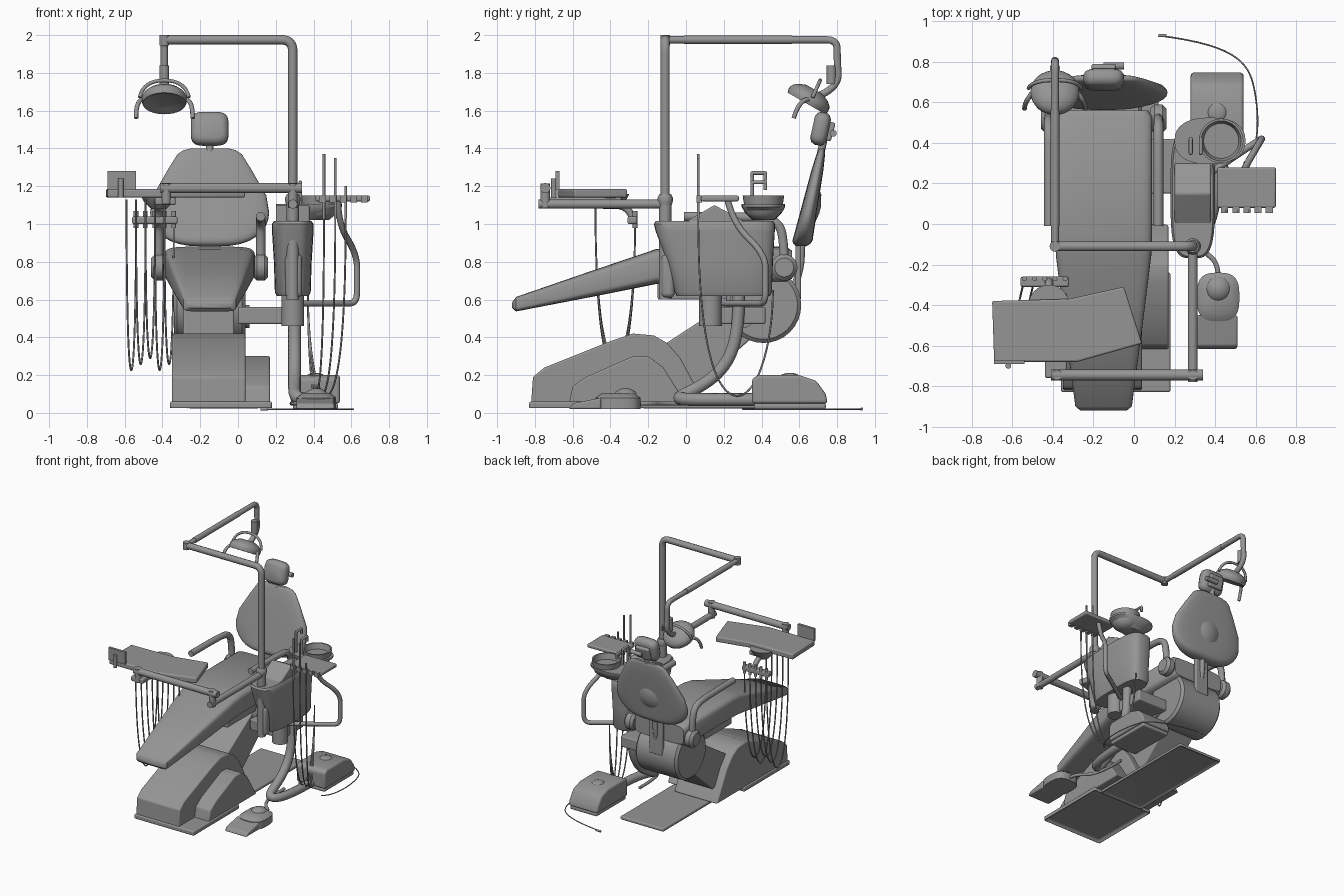
import bpy, bmesh, math
from mathutils import Matrix, Vector

cube = bpy.data.objects.get("Cube")
if cube:
    bpy.data.objects.remove(cube, do_unlink=True)

SHADE = (.3, .3, .3, 1)
grey = bpy.data.materials.new("plain grey")
grey.use_nodes = True
grey.diffuse_color = SHADE
grey.node_tree.nodes["Principled BSDF"].inputs["Base Color"].default_value = SHADE

X, Y, Z = (Vector(axis) for axis in Matrix.Identity(3))


def select_only(part):
    bpy.ops.object.select_all(action='DESELECT')
    part.select_set(True)
    bpy.context.view_layer.objects.active = part


def finish(part):
    part.data.materials.append(grey)
    select_only(part)
    bpy.ops.object.shade_smooth_by_angle(angle=math.radians(40))
    return part


def add_part(name, bm, matrix=Matrix(), bevel=0):
    bmesh.ops.recalc_face_normals(bm, faces=bm.faces)
    mesh = bpy.data.meshes.new(name)
    bm.to_mesh(mesh)
    bm.free()
    part = bpy.data.objects.new(name, mesh)
    bpy.context.collection.objects.link(part)
    part.matrix_world = matrix
    if bevel:
        edge = part.modifiers.new("rounded edge", 'BEVEL')
        edge.width, edge.segments, edge.limit_method = bevel, 4, 'ANGLE'
    return finish(part)


def box(name, x, y, z, bevel=.01, tilt=0, recess=0):
    """Box spanning three (low, high) ranges, tilted about x, optionally hollowed from below."""
    bm = bmesh.new()
    bmesh.ops.create_cube(bm, size=1)
    bmesh.ops.scale(bm, vec=[high - low for low, high in (x, y, z)], verts=bm.verts)
    if recess:
        bottom = min(bm.faces, key=lambda face: face.calc_center_median().z)
        bmesh.ops.inset_region(bm, faces=[bottom], thickness=.03)
        bmesh.ops.translate(bm, verts=bottom.verts, vec=Z * recess)
    centre = Vector([sum(span) / 2 for span in (x, y, z)])
    matrix = Matrix.Translation(centre) @ Matrix.Rotation(math.radians(tilt), 4, 'X')
    return add_part(name, bm, matrix, bevel)


def skin(bm, rings):
    """Join closed rings of points and cap both ends."""
    rings = [[bm.verts.new(point) for point in ring] for ring in rings]
    for lower, upper in zip(rings, rings[1:]):
        for i in range(len(lower)):
            bm.faces.new((lower[i], lower[i - 1], upper[i - 1], upper[i]))
    bm.faces.new(rings[0])
    bm.faces.new(rings[-1])


def extrude(name, outline, along, low, high, bevel=.01):
    """Push an outline of 3D points along a direction."""
    bm = bmesh.new()
    skin(bm, [[point + along * distance for point in outline] for distance in (low, high)])
    return add_part(name, bm, bevel=bevel)


def side_profile(points):
    return [Y * y + Z * z for y, z in points]


def loft(name, sections, power):
    """Join rounded sections, each a centre with two half-axis vectors."""
    bm = bmesh.new()
    turns = [math.tau * i / 40 for i in range(40)]
    def rounded(value):
        return math.copysign(abs(value) ** (2 / power), value)
    skin(bm, [[centre + wide * rounded(math.cos(t)) + tall * rounded(math.sin(t)) for t in turns]
              for centre, wide, tall in sections])
    return add_part(name, bm)


def turned(name, base, axis, radii, hollow=0):
    """Round part with evenly spaced radii along the axis vector, optionally dished."""
    bm = bmesh.new()
    length = axis.length
    profile = [(r, length * i / (len(radii) - 1)) for i, r in enumerate(radii)]
    if hollow:
        rim = radii[-1]
        profile += [(rim * .9, length), (rim * .7, length - hollow * .8), (rim * .2, length - hollow)]
    turns = [math.tau * i / 32 for i in range(32)]
    skin(bm, [[Vector((r * math.cos(t), r * math.sin(t), h)) for t in turns] for r, h in profile])
    turn = Z.rotation_difference(axis).to_matrix().to_4x4()
    return add_part(name, bm, Matrix.Translation(base) @ turn)


def rod(name, base, axis, radius):
    return turned(name, base, axis, [radius, radius])


def tube(name, radius, start, *steps, order=3):
    """Smooth tube that walks from the start by relative steps."""
    curve = bpy.data.curves.new(name, 'CURVE')
    curve.dimensions = '3D'
    curve.bevel_depth, curve.bevel_resolution, curve.use_fill_caps = radius, 3, True
    spline = curve.splines.new('NURBS')
    spline.points.add(len(steps))
    position = start.copy()
    for point, step in zip(spline.points, (Vector(), *steps)):
        position = position + step
        point.co = (*position, 1)
    spline.order_u, spline.use_endpoint_u, spline.resolution_u = order, True, 8
    part = bpy.data.objects.new(name, curve)
    bpy.context.collection.objects.link(part)
    select_only(part)
    bpy.ops.object.convert(target='MESH')
    return finish(bpy.context.view_layer.objects.active)


def hanging_hose(name, start, end, bottom):
    """Thin hose that drops from the start and loops up to the end."""
    down, up = Z * (bottom - start.z), Z * (end.z - bottom)
    across = end - start - down - up
    tube(name, .005, start, down * .5, down * .6 + across * .2, across * .6, up * .6 - down * .1 + across * .2,
         up * .4, order=4)


MIDDLE = X * -.15
MAST = Vector((.29, -.11, 0))

# Floor plate and lift base
box("floor_plate", x=(-.36, .18), y=(-.83, -.24), z=(.02, .06), recess=.025)
box("rear_floor_plate", x=(-.27, .12), y=(-.24, .68), z=(.02, .05), recess=.015)
base_profile = [(-.82, .05), (-.81, .19), (-.75, .24), (-.4, .38), (-.28, .42), (-.17, .41), (-.1, .37),
                (-.03, .29), (.1, .05)]
extrude("base_body", side_profile(base_profile), X, -.35, .04)
cover_profile = [(-.62, .05), (-.6, .14), (-.53, .19), (-.28, .3), (-.2, .3), (-.12, .24), (0, .05)]
extrude("base_side_cover", side_profile(cover_profile), X, .03, .17)
extrude("lift_arm", side_profile([(-.15, .34), (.25, .6), (.42, .46), (.06, .14), (-.05, .18)]), X, -.29, -.02)
turned("seat_drum", Vector((-.34, .41, .57)), X * .38, [.18] + [.2] * 20 + [.18])
box("seat_frame", x=(-.31, .01), y=(-.15, .45), z=(.6, .74))


# Seat cushion and leg rest, sloping up to the flat seat
def seat_section(y, trim):
    rise = min(1, (y + .92) / .8)
    width, top, bottom = .14 + .1 * rise, .61 + .27 * rise, .53 + .16 * rise
    centre = MIDDLE + Y * y + Z * (top + bottom) / 2
    return centre, X * (width - trim), Z * ((top - bottom) / 2 - trim)


loft("seat_cushion", [seat_section(-.92, .025), seat_section(-.9, .003), seat_section(-.5, 0),
                      seat_section(-.16, 0), seat_section(-.06, 0), seat_section(.53, 0),
                      seat_section(.56, .02)], power=6)


# Backrest: round lower edge, tapering and thinning towards the top, leaning back
def back_section(half_width, z):
    rise = (z - .88) / .52
    thickness = (.055 - .03 * rise) * min(1, half_width / .2)
    return MIDDLE + Y * (.61 + .11 * rise) + Z * z, X * half_width, Y * thickness


lower_edge = [math.pi / 16 * i for i in range(1, 9)]
back_sections = [back_section(.315 * math.sin(t) ** .7, 1.06 - .18 * abs(math.cos(t))) for t in lower_edge]
back_sections += [back_section(*size) for size in ((.3, 1.15), (.22, 1.29), (.17, 1.37), (.14, 1.39), (.1, 1.4))]
loft("backrest", back_sections, power=3)
LEAN = Y * .22 + Z
tube("backrest_carrier", .02, MIDDLE + Y * .57 + Z * .66, Y * .04 + Z * .1, Z * .15, LEAN * .16)
box("carrier_strap", x=(-.21, -.09), y=(.58, .61), z=(.6, .92))
turned("backrest_pad", MIDDLE + Y * .685 + Z * 1.08, Y * .025 - Z * .006, [.1, .08, .02])

# Headrest: a rounded pad leaning with the backrest
rod("headrest_post", MIDDLE + Y * .71 + Z * 1.36, LEAN * .15, .02)
head = MIDDLE + Y * .71 + Z * 1.505
depth = Y - Z * .22
loft("headrest", [(head + depth * shift, X * (.1 - trim), LEAN * (.087 - trim))
                  for shift, trim in ((-.04, .03), (-.03, .01), (-.01, 0), (.02, 0), (.035, .01), (.045, .03))],
     power=4)
box("headrest_bracket", x=(-.21, -.09), y=(.75, .78), z=(1.44, 1.54), tilt=-15)
rod("headrest_knob", MIDDLE + Y * .78 + Z * 1.48, X * .1, .018)

# Armrests
for name, offset in (("right", -.27), ("left", .27)):
    hub = MIDDLE + X * offset + Y * .52 + Z * .77
    turned(name + "_arm_hub", hub - X * .04, X * .08, [.05, .07, .07, .07, .05])
    tube(name + "_armrest", .025, hub, Z * .13, Z * .12 - Y * .03, Z * .02 - Y * .16, -Y * .34)


# Service console and its support
def console_section(z, trim, front):
    back = .47 - trim
    return MAST.x * X + Y * (front + back) / 2 + Z * z, X * (.11 - trim), Y * (back - front) / 2


loft("console_body", [console_section(.62, .025, -.05), console_section(.64, .015, -.06),
                      console_section(.8, .01, -.1), console_section(.96, 0, -.16),
                      console_section(1, 0, -.17), console_section(1.015, .01, -.16)], power=3.5)
extrude("console_lid", side_profile([(-.02, 1), (.15, 1.1), (.3, 1.02), (.3, 1)]), X, .2, .38)
box("console_front_grip", x=(.25, .34), y=(-.13, -.06), z=(.61, .84), bevel=.025)
rod("console_stem", Vector((MAST.x, .13, .46)), Z * .17, .06)
box("console_link", x=(0, .3), y=(.15, .42), z=(.47, .56))
rod("link_flange", Vector((.03, .3, .51)), X * .03, .06)

# Rinse bowl and taps
bowl = Vector((.43, .41, 1.02))
housing = bowl - X * .055
wide, deep = X * .175, Y * .115
loft("bowl_housing", [(housing, wide * .4, deep * .5), (housing + Z * .04, wide * .75, deep * .85),
                      (housing + Z * .07, wide, deep), (housing + Z * .085, wide, deep)], power=2.4)
turned("rinse_bowl", bowl, Z * .13, [.05, .09, .1, .105, .11], hollow=.1)
for x, height in ((.28, .19), (.33, .14)):
    tube("tap", .01, Vector((x, .35, 1.08)), Z * height, Vector(), Y * .07, Vector(), -Z * .04)

# Mast and boom
rod("mast_sleeve", MAST + Z * .6, Z * .55, .033)
turned("mast_collar", MAST + Z * 1.1, Z * .06, [.035, .04, .04, .03])
tube("mast", .025, MAST + Z * 1.1, Z * .75, Z * .125, -X * .12, -X * .57)
boom = MAST - X * .68 + Z * 1.975
rod("boom_joint", boom - Z * .03, Z * .055, .026)
tube("boom", .02, boom, Y * .8, Y * .11, -Z * .1, -Z * .16 + Y * .01, -Y * .14 - Z * .05)
rod("boom_sleeve", boom + Y * .1, Y * .57, .022)
rod("lamp_neck", boom + Y * .88 - Z * .235, Z * .1, .025)

# Lamp with yoke and handles
lamp = boom + Y * .76 - Z * .315
facing = Vector((0, -.5, -.87))
turned("lamp_head", lamp - facing * .06, facing * .085, [.05, .09, .11, .12, .12, .115], hollow=.015)
for side in (-X, X):
    tube("lamp_yoke", .01, lamp + Z * .1 + Y * .06, side * .11, side * .02 - Z * .09 - Y * .04)
    tube("lamp_handle", .012, lamp + side * .11, side * .04 - Y * .05, -Y * .03 - Z * .1)

# Instrument tray on its swinging arm
arm = MAST + Z * 1.105
elbow = arm - Y * .635
rod("tray_arm", arm, -Y * .67, .024)
rod("tray_arm_pivot", elbow - Z * .02, Z * .13, .026)
rod("tray_crossbar", elbow + X * .05 + Z * .085, -X * .75, .027)
rod("crossbar_pivot", elbow - X * .67, Z * .11, .026)
box("tray_bracket", x=(-.44, -.33), y=(-.76, -.34), z=(1.1, 1.14))
corners = [(-.7, -.38), (-.32, -.37), (-.05, -.31), (.04, -.59), (-.28, -.68), (-.69, -.68)]
tray_outline = [Vector((x, y, 1.14)) for x, y in corners]
extrude("tray", tray_outline, Z, 0, .045)
box("tray_panel", x=(-.69, -.54), y=(-.69, -.67), z=(1.18, 1.28), bevel=0)
rod("tray_handle", Vector((-.62, -.7, 1.14)), Z * .1, .014)

# Instrument holder with hoses
turned("holder_boss", Vector((-.42, -.4, 1.08)), Z * .08, [.04, .08, .1])
tube("holder_stem", .02, Vector((-.42, -.38, 1.1)), Y * .08, Y * .02 - Z * .08)
box("instrument_holder", x=(-.56, -.32), y=(-.31, -.26), z=(1, 1.04))
for i in range(5):
    grip = Vector((-.54 + .05 * i, -.27, .98))
    rod("hand_piece", grip, Z * .09, .012)
    hanging_hose("tray_hose", grip + Z * .15 - Y * .21 - X * .05, grip, .28 + .03 * (i % 3))

# Assistant tray with instruments and hoses
box("assistant_tray", x=(.41, .7), y=(.08, .28), z=(1.12, 1.15))
for i in range(5):
    left = .43 + .055 * i
    box("tray_clip", x=(left, left + .035), y=(.055, .085), z=(1.115, 1.15), bevel=0)
tube("assistant_arm", .017, Vector((.3, .2, .58)), X * .25 + Y * .17, X * .08 + Y * .05, Z * .12, Z * .14,
     Z * .16 - X * .1 - Y * .17, Z * .13 - Y * .03)
for x, height in ((.455, .34), (.515, .32), (.57, .17)):
    grip = Vector((x, .065, 1.03))
    rod("assistant_instrument", grip, Z * height, .007)
    hanging_hose("assistant_hose", grip, Vector((.37, .46, .65)), .15)

# Drain hose, floor box and power cable
tube("drain_hose", .034, Vector((.3, .28, .64)), -Z * .19, -Z * .2 - Y * .04, -Z * .13 - Y * .19,
     -Z * .05 - Y * .13, X * .11 + Y * .1, Y * .38, order=4)
box_profile = [(.35, .05), (.35, .18), (.38, .2), (.6, .2), (.69, .17), (.74, .1), (.75, .05)]
extrude("floor_box", side_profile(box_profile), X, .28, .54, bevel=.015)
box("floor_box_foot", x=(.29, .53), y=(.36, .74), z=(.02, .05))
turned("floor_box_cap", Vector((.41, .55, .2)), Z * .01, [.045, .04, .02])
tube("power_cable", .004, Vector((.54, .3, .02)), X * .08 + Y * .05, Y * .35, Y * .18 - X * .1,
     Y * .05 - X * .4, order=4)
rod("cable_plug", Vector((.16, .93, .02)), -X * .04, .008)

# Foot control
pedal = Vector((.415, -.36, .02))
wide, deep = X * .105, Y * .12
loft("foot_control_base", [(pedal, wide, deep), (pedal + Z * .06, wide, deep),
                           (pedal + Z * .085, wide * .7, deep * .7)], power=3)
turned("foot_control_knob", pedal + Z * .08 + Y * .04, Z * .03, [.06, .05, .02])
extrude("foot_pedal", side_profile([(-.45, .02), (-.45, .08), (-.6, .05), (-.62, .02)]), X, .31, .51)
tube("foot_control_hose", .012, pedal + Y * .1 + Z * .03, Y * .07, Y * .06 - X * .08, Y * .12 - X * .05, Y * .2)
